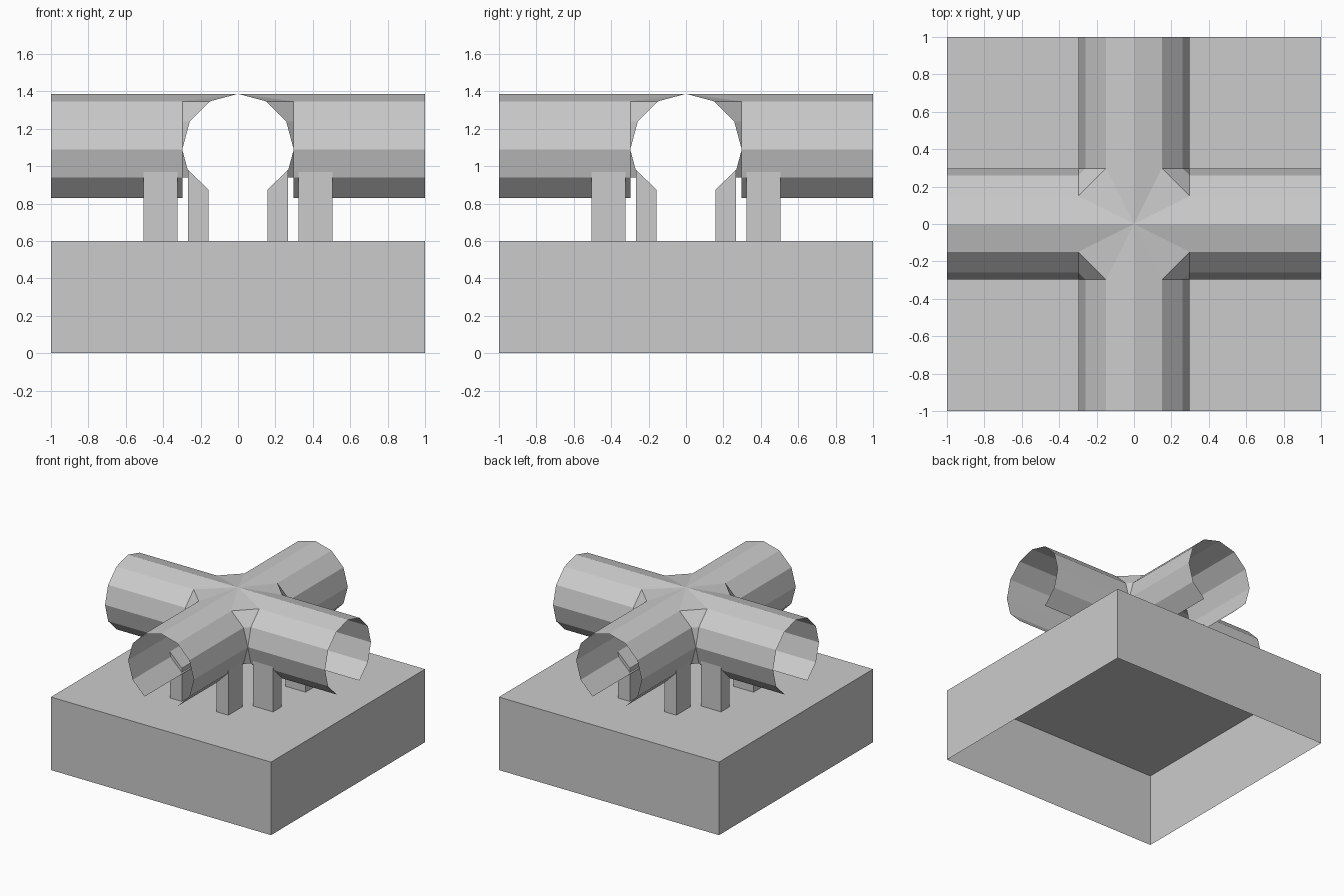
import bpy, bmesh
from math import sin, cos, radians, pi
from mathutils import Matrix, Vector

if "Cube" in bpy.data.objects:
    bpy.data.objects.remove(bpy.data.objects["Cube"])

R, ZC, BASE = 0.298, 1.089, 0.6   # pipe radius, pipe axis height, base height


def finish(name, bm, recalc=False):
    bmesh.ops.remove_doubles(bm, verts=bm.verts, dist=1e-4)
    if recalc:
        bmesh.ops.recalc_face_normals(bm, faces=bm.faces)
    mesh = bpy.data.meshes.new(name)
    bm.to_mesh(mesh)
    bm.free()
    obj = bpy.data.objects.new(name, mesh)
    bpy.context.collection.objects.link(obj)
    return obj


def face(bm, pts, mat=Matrix()):
    unique = []
    for p in pts:
        if all((p - q).length > 1e-5 for q in unique):
            unique.append(p)
    bm.faces.new([bm.verts.new(mat @ p) for p in unique])


def rim(deg, y):
    a = radians(deg)
    return Vector((R * cos(a), y, ZC + R * sin(a)))


def swap(p):
    return Vector((p.y, p.x, p.z))


# Square base, open underneath
bm = bmesh.new()
bmesh.ops.create_cube(bm, size=1, matrix=Matrix.Translation((0, 0, BASE / 2))
                      @ Matrix.Diagonal((2, 2, BASE, 1)))
bmesh.ops.delete(bm, geom=[f for f in bm.faces if f.normal.z < -0.5], context='FACES')
finish("base", bm)

# Crossing pipes: four arms with an open slot below, joined by a hub
bm = bmesh.new()
for k in range(4):
    turn = Matrix.Rotation(k * pi / 2, 4, 'Z')
    for d in range(-60, 240, 30):
        face(bm, [rim(d, R), rim(d, 1), rim(d + 30, 1), rim(d + 30, R)], turn)
    # hub roof
    apex = Vector((0, 0, ZC + R))
    a90, a60 = rim(90, R), rim(60, R)
    face(bm, [apex, a60, a90], turn)
    face(bm, [apex, swap(a90), swap(a60)], turn)
    face(bm, [apex, swap(a60), a60], turn)
    # narrow corner web between neighbouring arms
    for d in (60, 30, 0):
        a, b = rim(d, R), rim(d - 30, R)
        face(bm, [swap(a), swap(b), b, a], turn)
finish("crossing_pipes", bm)

# Eight posts with sloped tops, a pair under each arm
n = 0
for k in range(4):
    for side in (-1, 1):
        n += 1
        mat = Matrix.Rotation(k * pi / 2, 4, 'Z') @ Matrix.Diagonal((side, 1, 1, 1))
        bm = bmesh.new()
        profile = [(0.157, BASE), (0.266, BASE), (0.266, 0.98), (0.157, 0.873)]
        face(bm, [Vector((x, 0.323, z)) for x, z in profile], mat)
        ext = bmesh.ops.extrude_face_region(bm, geom=bm.faces[:], use_keep_orig=True)
        verts = [v for v in ext['geom'] if isinstance(v, bmesh.types.BMVert)]
        bmesh.ops.translate(bm, verts=verts, vec=mat.to_3x3() @ Vector((0, 0.182, 0)))
        finish(f"post_{n}", bm, True)
